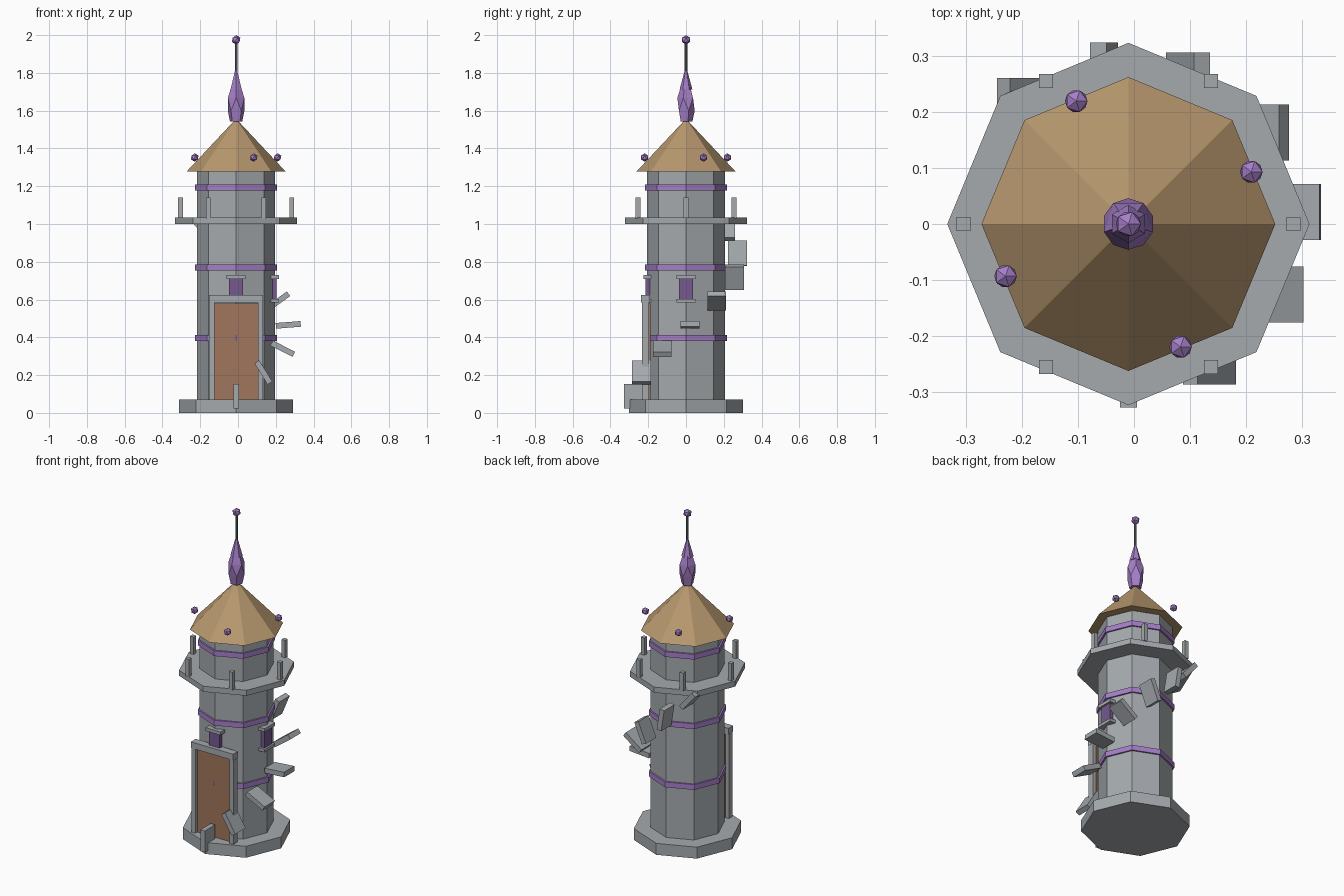
import bpy, bmesh, math
from mathutils import Matrix, Vector

cube = bpy.data.objects.get("Cube")
if cube:
    bpy.data.objects.remove(cube, do_unlink=True)

CX = -0.01  # tower axis


def material(name, hex_code):
    srgb = [int(hex_code[i:i + 2], 16) / 255 for i in (0, 2, 4)]
    lin = [c / 12.92 if c < 0.04045 else ((c + 0.055) / 1.055) ** 2.4 for c in srgb]
    m = bpy.data.materials.new(name)
    m.diffuse_color = (*lin, 1)
    m.use_nodes = True
    m.node_tree.nodes["Principled BSDF"].inputs["Base Color"].default_value = (*lin, 1)
    return m


stone = material("stone grey", "a5aaae")
wood = material("door brown", "a0765c")
tan = material("roof tan", "b8986f")
violet = material("crystal violet", "a67fc8")
glass = material("window purple", "75598f")
metal = material("rod grey", "6c7074")


def finish(name, bm, mat):
    bmesh.ops.recalc_face_normals(bm, faces=bm.faces)
    mesh = bpy.data.meshes.new(name)
    bm.to_mesh(mesh)
    bm.free()
    mesh.materials.append(mat)
    obj = bpy.data.objects.new(name, mesh)
    bpy.context.collection.objects.link(obj)
    return obj


def prism(name, z0, z1, r0, r1, mat, sides=8):
    bm = bmesh.new()
    bmesh.ops.create_cone(bm, cap_ends=True, segments=sides, radius1=r0, radius2=r1,
                          depth=z1 - z0, matrix=Matrix.Translation((CX, 0, (z0 + z1) / 2)))
    bmesh.ops.remove_doubles(bm, verts=bm.verts, dist=1e-5)
    return finish(name, bm, mat)


def box(name, centre, size, mat, turn=Matrix()):
    """Box placed relative to the tower axis; turn is applied about its own centre."""
    bm = bmesh.new()
    place = Matrix.Translation(Vector(centre) + Vector((CX, 0, 0)))
    bmesh.ops.create_cube(bm, size=1, matrix=place @ turn @ Matrix.Diagonal((*size, 1)))
    return finish(name, bm, mat)


def orb(name, x, y, z, r):
    bm = bmesh.new()
    bmesh.ops.create_icosphere(bm, subdivisions=1, radius=r,
                               matrix=Matrix.Translation((CX + x, y, z)))
    return finish(name, bm, violet)


# Tower body, base, balcony and roof
prism("base", 0, 0.07, 0.302, 0.302, stone)
prism("tower", 0.07, 1.28, 0.207, 0.207, stone)
prism("balcony", 1.0, 1.034, 0.323, 0.323, stone)
prism("roof", 1.278, 1.557, 0.262, 0, tan)
for i, z in enumerate((0.397, 0.769, 1.194)):
    prism(f"band_{i + 1}", z - 0.016, z + 0.016, 0.217, 0.217, violet)

# Balcony posts
for i in range(6):
    a = math.radians(60 * i)
    box(f"balcony_post_{i + 1}", (0.294 * math.cos(a), 0.294 * math.sin(a), 1.085),
        (0.025, 0.025, 0.11), stone)

# Door with frame
box("door", (0, -0.201, 0.325), (0.24, 0.028, 0.51), wood)
for side, name in ((-1, "right"), (1, "left")):
    box(f"door_jamb_{name}", (side * 0.129, -0.214, 0.327), (0.028, 0.038, 0.514), stone)
box("door_lintel", (0, -0.214, 0.604), (0.286, 0.046, 0.038), stone)

# Windows on the front and left corners
for name, deg in (("front", -90), ("left", 0)):
    turn = Matrix.Rotation(math.radians(deg), 4, "Z")
    for part, z, size, r, mat in (
            ("window", 0.655, (0.03, 0.074, 0.11), 0.2, glass),
            ("window_head", 0.72, (0.04, 0.102, 0.02), 0.206, stone),
            ("window_sill", 0.594, (0.04, 0.102, 0.018), 0.206, stone)):
        box(f"{name}_{part}", turn @ Vector((r, 0, z)), size, mat, turn)

# Winding steps, each tipped further round
for i in range(8):
    a = math.radians(-90 + 31.5 * i)
    box(f"step_{i + 1}", (0.277 * math.cos(a), 0.277 * math.sin(a), 0.088 + 0.126 * i),
        (0.132, 0.1, 0.03), stone, Matrix.Rotation(-a, 4, "Y"))

# Orbs floating round the roof
for i in range(4):
    a = math.radians(23 + 90 * i)
    orb(f"roof_orb_{i + 1}", 0.238 * math.cos(a), 0.238 * math.sin(a), 1.352, 0.0225)

# Faceted crystal: hull of four five-sided rings
bm = bmesh.new()
for z, r, shift in ((1.542, 0.034, 0), (1.6, 0.046, 0), (1.668, 0.046, 36), (1.722, 0.028, 36)):
    for k in range(5):
        a = math.radians(72 * k + shift + 18)
        bm.verts.new((CX + r * math.cos(a), r * math.sin(a), z))
bmesh.ops.convex_hull(bm, input=bm.verts)
finish("crystal", bm, violet)

# Spire above the crystal
prism("spire_cone", 1.712, 1.815, 0.034, 0.006, violet, 6)
prism("spire_rod", 1.8, 1.975, 0.007, 0.007, metal, 6)
orb("spire_orb", 0, 0, 1.975, 0.025)
